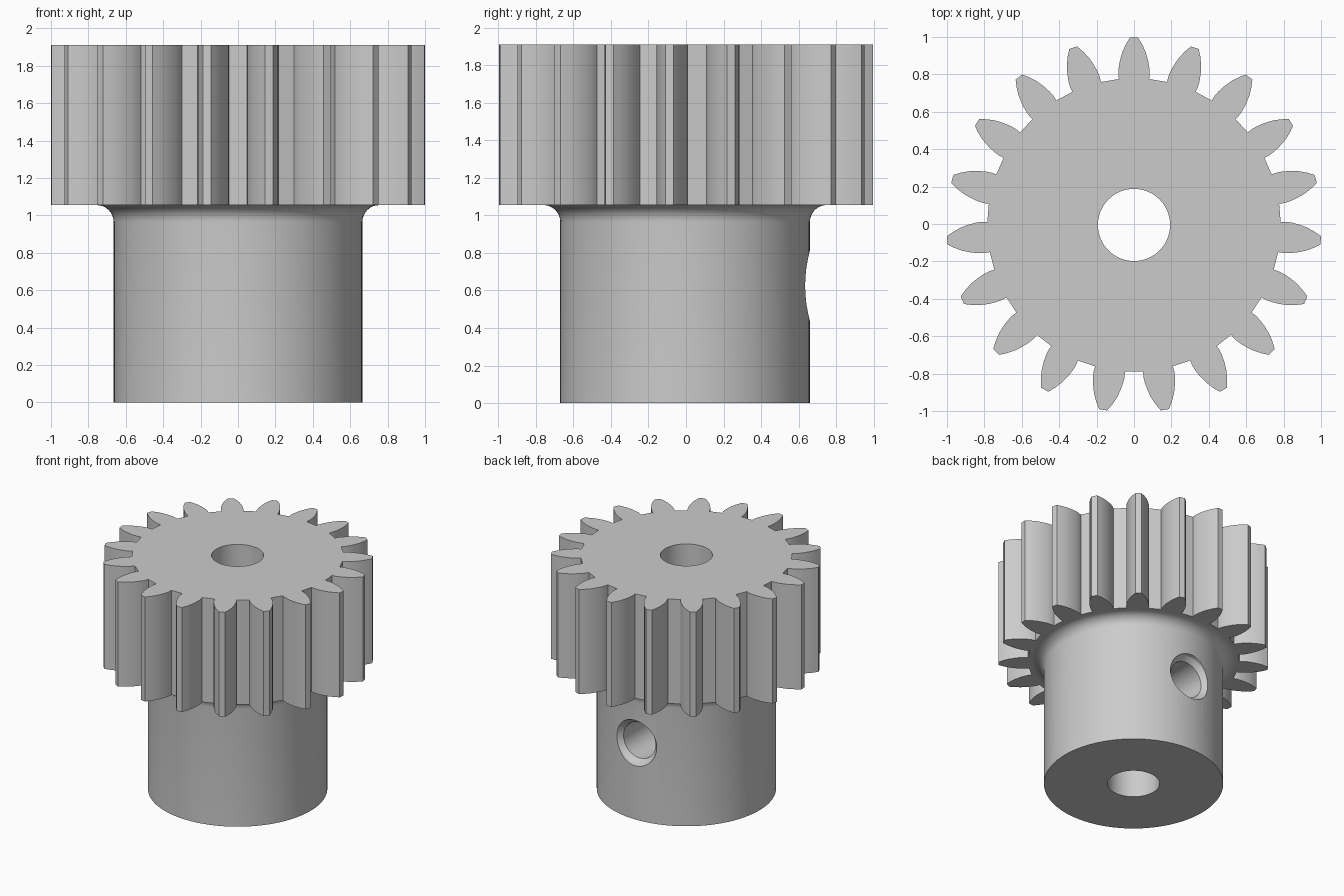
import bpy
import bmesh
import math
from mathutils import Matrix, Vector

if "Cube" in bpy.data.objects:
    bpy.data.objects.remove(bpy.data.objects["Cube"], do_unlink=True)

TEETH = 19
HEIGHT, GEAR_BASE = 1.91, 1.055
HUB_R, FILLET, BORE_R = 0.665, 0.09, 0.193
SCREW_Z = 0.625
AXIS = Vector((0, -0.005, 0))

steel = bpy.data.materials.new("grey steel")
steel.use_nodes = True
steel.diffuse_color = (0.6, 0.6, 0.6, 1)
steel.node_tree.nodes["Principled BSDF"].inputs["Base Color"].default_value = (0.6, 0.6, 0.6, 1)


def make_object(name, bm, matrix=Matrix()):
    bmesh.ops.transform(bm, matrix=Matrix.Translation(AXIS) @ matrix, verts=bm.verts)
    bmesh.ops.recalc_face_normals(bm, faces=bm.faces)
    mesh = bpy.data.meshes.new(name)
    bm.to_mesh(mesh)
    bm.free()
    mesh.materials.append(steel)
    obj = bpy.data.objects.new(name, mesh)
    bpy.context.collection.objects.link(obj)
    return obj


def lathe(name, profile, steps, matrix=Matrix()):
    """Closed solid of revolution from (radius, height) pairs."""
    bm = bmesh.new()
    rings = []
    for r, z in profile:
        angles = [math.tau * i / steps for i in range(steps)]
        rings.append([bm.verts.new((r * math.cos(a), r * math.sin(a), z)) for a in angles])
    for low, high in zip(rings, rings[1:]):
        for i in range(steps):
            j = (i + 1) % steps
            bm.faces.new((low[i], low[j], high[j], high[i]))
    bm.faces.new(rings[0][::-1])
    bm.faces.new(rings[-1])
    return make_object(name, bm, matrix)


def combine(target, tool, operation):
    mod = target.modifiers.new(operation.lower(), "BOOLEAN")
    mod.object = tool
    mod.operation = operation
    mod.solver = "EXACT"
    bpy.context.view_layer.objects.active = target
    bpy.ops.object.modifier_apply(modifier=mod.name)
    bpy.data.objects.remove(tool, do_unlink=True)


# Toothed wheel: one tooth outline, mirrored and repeated around the axis
flank = [(0.081, 0.78), (0.084, 0.81), (0.082, 0.84), (0.075, 0.88),
         (0.062, 0.925), (0.044, 0.965), (0.022, 1.002)]
tooth = flank + [(-x, y) for x, y in reversed(flank)]
bm = bmesh.new()
outline = []
for i in range(TEETH):
    turn = Matrix.Rotation(math.tau * i / TEETH, 3, "Z")
    outline += [bm.verts.new(turn @ Vector((x, y, GEAR_BASE))) for x, y in tooth]
base = bm.faces.new(outline)
top = bmesh.ops.extrude_face_region(bm, geom=[base], use_keep_orig=True)
moved = [v for v in top["geom"] if isinstance(v, bmesh.types.BMVert)]
bmesh.ops.translate(bm, vec=(0, 0, HEIGHT - GEAR_BASE), verts=moved)
pinion = make_object("pinion_gear", bm)

# Hub with a concave fillet running into the wheel
profile = [(HUB_R, 0)]
for i in range(9):
    a = math.pi / 2 * i / 8
    profile.append((HUB_R + FILLET * (1 - math.cos(a)),
                    GEAR_BASE - FILLET * (1 - math.sin(a))))
profile.append((HUB_R + FILLET, GEAR_BASE + 0.2))
combine(pinion, lathe("hub", profile, 96), "UNION")

# Shaft bore
combine(pinion, lathe("bore", [(BORE_R, -0.1), (BORE_R, HEIGHT + 0.1)], 64), "DIFFERENCE")

# Countersunk set screw hole at the back, reaching the bore
screw = [(0.145, 0.05), (0.145, 0.605), (0.18, 0.64), (0.187, 0.67), (0.187, 0.8)]
to_back = Matrix.Translation((0, 0, SCREW_Z)) @ Matrix.Rotation(-math.pi / 2, 4, "X")
combine(pinion, lathe("screw_hole", screw, 48, to_back), "DIFFERENCE")

bpy.ops.object.select_all(action="DESELECT")
pinion.select_set(True)
bpy.context.view_layer.objects.active = pinion
bpy.ops.object.shade_smooth_by_angle(angle=math.radians(30))
